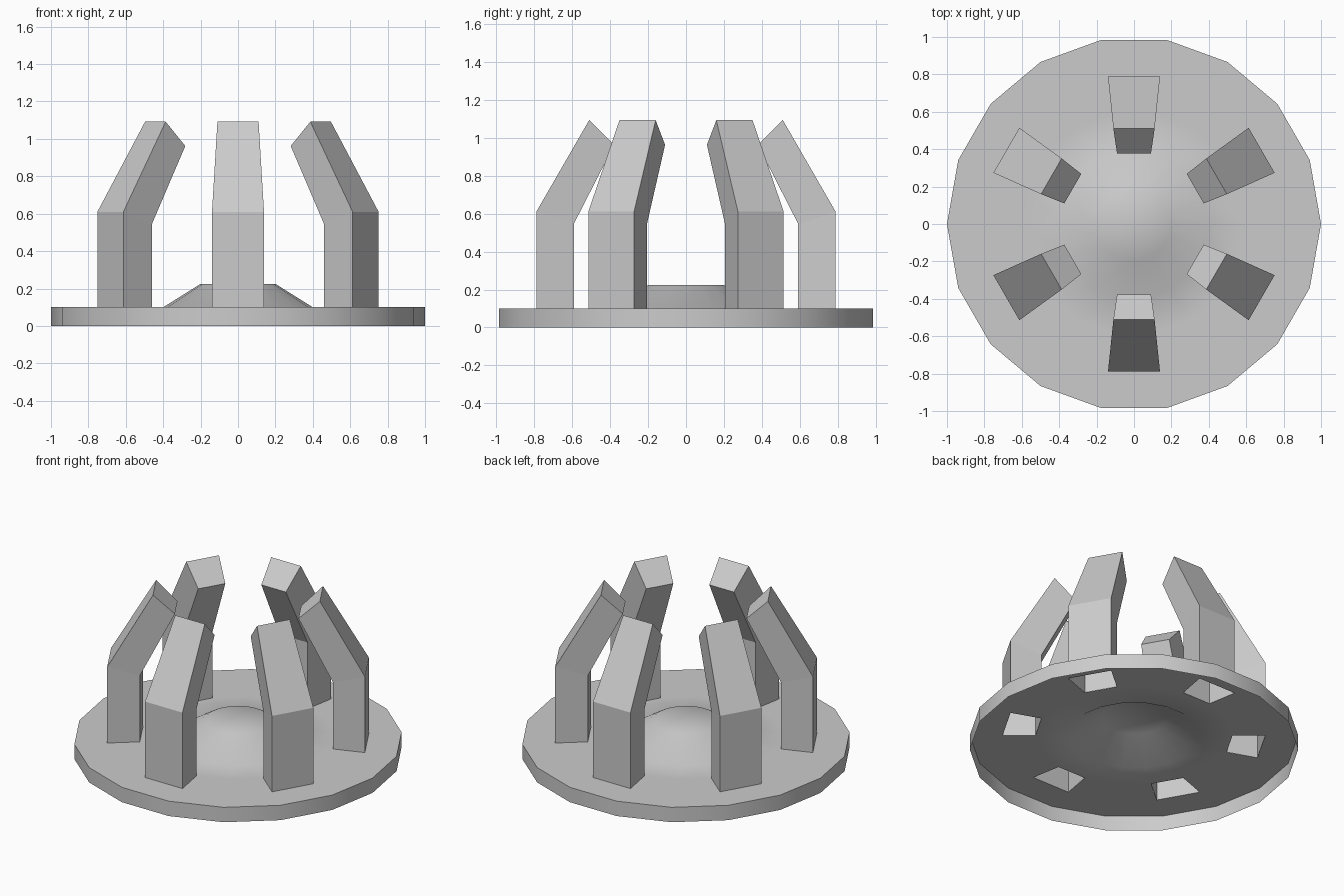
import bpy, bmesh
from math import radians, sin, cos

if "Cube" in bpy.data.objects:
    bpy.data.objects.remove(bpy.data.objects["Cube"])

SIDES = 18
STEP = 360 / SIDES


def make_object(name, bm):
    mesh = bpy.data.meshes.new(name)
    bm.to_mesh(mesh)
    bm.free()
    obj = bpy.data.objects.new(name, mesh)
    bpy.context.collection.objects.link(obj)
    return obj


# Base plate: open-bottomed shell with a raised centre and openings under the prongs
def build_base():
    bm = bmesh.new()
    profile = [(1, 0), (1, 0.1), (0.8, 0.1), (0.6, 0.1), (0.4, 0.1), (0.2, 0.225)]
    rings = [[bm.verts.new((r * cos(radians(STEP * i)), r * sin(radians(STEP * i)), z))
              for i in range(SIDES)] for r, z in profile]
    for k in range(len(rings) - 1):
        for i in range(SIDES):
            if k == 2 and i % 3 == 1:  # opening below a prong
                continue
            j = (i + 1) % SIDES
            bm.faces.new((rings[k][i], rings[k][j], rings[k + 1][j], rings[k + 1][i]))
    centre = bm.verts.new((0, 0, 0.225))
    for i in range(SIDES):
        bm.faces.new((rings[-1][i], rings[-1][(i + 1) % SIDES], centre))
    # Smooth faces with a crisp rim
    for f in bm.faces:
        f.smooth = True
    for i in range(SIDES):
        bm.edges.get((rings[1][i], rings[1][(i + 1) % SIDES])).smooth = False
    return make_object("base_plate", bm)


# Prong: hollow bent bar, open at the bottom and capped at the tip
def build_prong(index, angle):
    bm = bmesh.new()
    # each level: outer (radius, half width, z), inner (radius, half width, z)
    levels = [((0.788, 0.139, 0.1), (0.591, 0.104, 0.1)),
              ((0.788, 0.139, 0.61), (0.591, 0.104, 0.545)),
              ((0.51, 0.11, 1.092), (0.378, 0.091, 0.962))]
    loops = []
    for (ro, wo, zo), (ri, wi, zi) in levels:
        loops.append([bm.verts.new(p) for p in
                      ((ro, -wo, zo), (ro, wo, zo), (ri, wi, zi), (ri, -wi, zi))])
    for a, b in zip(loops, loops[1:]):
        for i in range(4):
            j = (i + 1) % 4
            bm.faces.new((a[i], a[j], b[j], b[i]))
    bm.faces.new(loops[-1])
    obj = make_object(f"prong_{index}", bm)
    obj.rotation_euler.z = radians(angle)


build_base()
for n in range(6):
    build_prong(n + 1, 30 + 60 * n)
